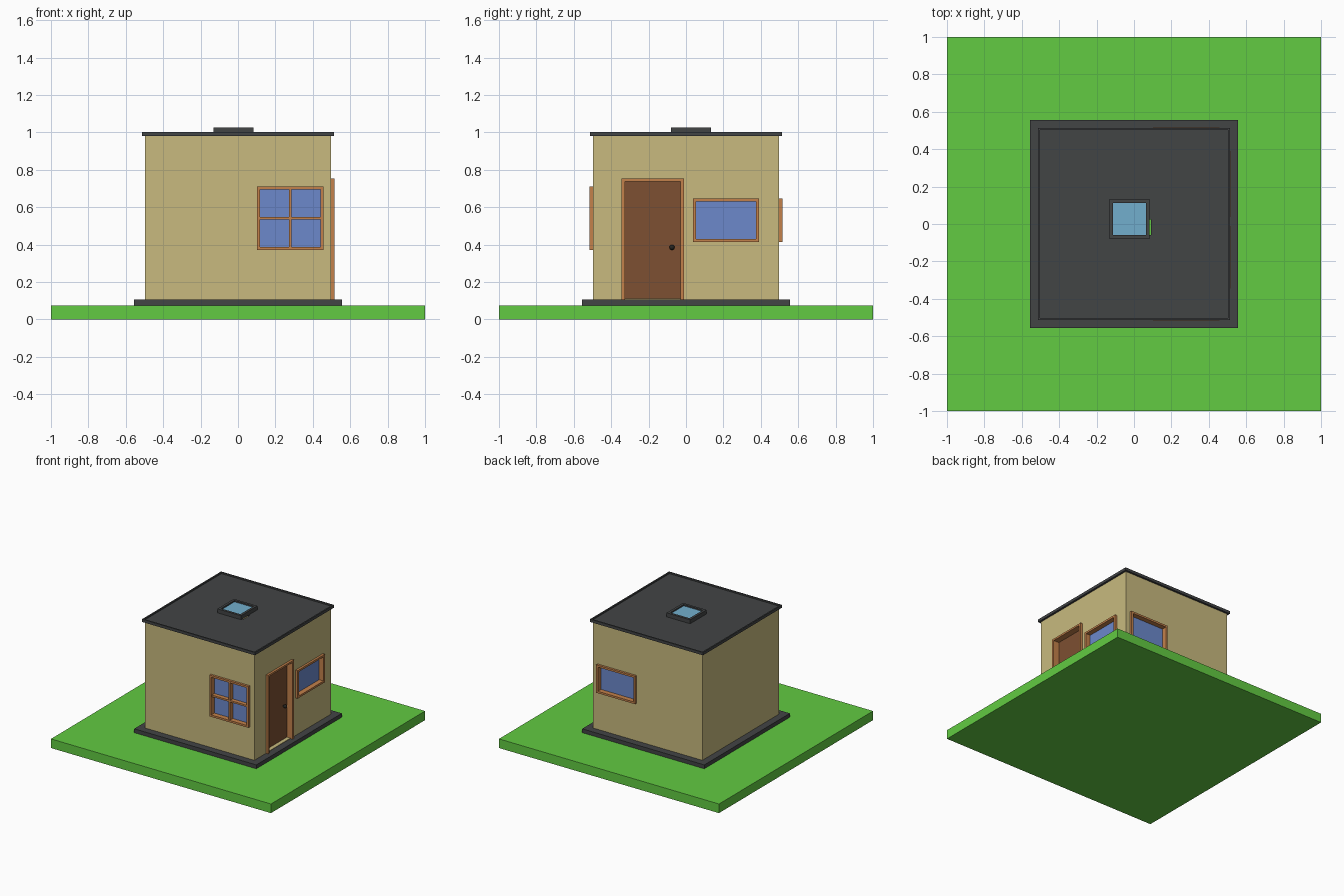
import bpy

if "Cube" in bpy.data.objects:
    bpy.data.objects.remove(bpy.data.objects["Cube"])


def material(name, rgb):
    m = bpy.data.materials.new(name)
    m.diffuse_color = (*rgb, 1)
    m.use_nodes = True
    m.node_tree.nodes["Principled BSDF"].inputs["Base Color"].default_value = m.diffuse_color
    return m


GREEN = material("grass_green", (0.122, 0.597, 0.054))
DARK = material("dark_grey", (0.055, 0.058, 0.06))
CREAM = material("cream", (0.58, 0.49, 0.21))
WOOD = material("wood", (0.55, 0.22, 0.07))
BROWN = material("door_brown", (0.205, 0.08, 0.032))
BLUE = material("window_blue", (0.15, 0.25, 0.60))
SKY = material("skylight_blue", (0.17, 0.43, 0.61))
BLACK = material("knob_black", (0.02, 0.018, 0.015))


def box(name, x, y, z, mat):
    """Box from (min, max) ranges on each axis."""
    spans = [tuple(sorted(r)) for r in (x, y, z)]
    bpy.ops.mesh.primitive_cube_add(size=1, location=[(a + b) / 2 for a, b in spans])
    ob = bpy.context.object
    ob.name = name
    ob.scale = [b - a for a, b in spans]
    bpy.ops.object.transform_apply(location=False, rotation=False, scale=True)
    ob.data.materials.append(mat)
    return ob


def cut(target, x, y, z):
    """Subtract a box from the target."""
    c = box(target.name + "_cutter", x, y, z, target.data.materials[0])
    c.hide_render = True
    mod = target.modifiers.new("opening", "BOOLEAN")
    mod.operation, mod.solver, mod.object = "DIFFERENCE", "EXACT", c
    bpy.context.view_layer.objects.active = target
    bpy.ops.object.modifier_apply(modifier=mod.name)
    bpy.data.objects.remove(c)


def on_side(side, u, d):
    """Turn span along a wall and distance outward into x and y ranges."""
    if side == "right":
        return d, u
    return (u, d) if side == "back" else (u, (-d[0], -d[1]))


# Ground, hollow foundation and hollow walls
box("lawn", (-1, 1), (-1, 1), (0, 0.075), GREEN)
base = box("foundation", (-0.555, 0.555), (-0.555, 0.555), (0.07, 0.107), DARK)
cut(base, (-0.44, 0.44), (-0.44, 0.44), (0, 0.2))
walls = box("walls", (-0.497, 0.497), (-0.497, 0.497), (0.105, 0.985), CREAM)
cut(walls, (-0.445, 0.445), (-0.445, 0.445), (0, 1.2))


def framed_window(side, u, z, cross=False):
    t = 0.016
    name = side + "_window"
    ui, zi = (u[0] + t, u[1] - t), (z[0] + t, z[1] - t)
    cut(walls, *on_side(side, (u[0] + 0.004, u[1] - 0.004), (0.4, 0.6)),
        (z[0] + 0.004, z[1] - 0.004))
    frame = box(name + "_frame", *on_side(side, u, (0.4975, 0.516)), z, WOOD)
    cut(frame, *on_side(side, ui, (0.4, 0.6)), zi)
    lining = box(name + "_lining", *on_side(side, (u[0] + 0.004, u[1] - 0.004), (0.45, 0.4975)),
                 (z[0] + 0.004, z[1] - 0.004), WOOD)
    cut(lining, *on_side(side, ui, (0.4, 0.6)), zi)
    box(name + "_glass", *on_side(side, ui, (0.465, 0.475)), zi, BLUE)
    if cross:
        uc, zc = sum(u) / 2, sum(z) / 2
        box(name + "_upright", *on_side(side, (uc - 0.006, uc + 0.006), (0.46, 0.51)), zi, WOOD)
        box(name + "_crossbar", *on_side(side, ui, (0.46, 0.509)), (zc - 0.007, zc + 0.007), WOOD)


# Windows
framed_window("front", (0.102, 0.456), (0.37, 0.71), cross=True)
framed_window("right", (0.037, 0.391), (0.415, 0.645))
framed_window("back", (0.102, 0.456), (0.415, 0.645))

# Door with three-sided frame and round knob
cut(walls, (0.4, 0.6), (-0.34, -0.016), (0.11, 0.745))
door_frame = box("door_frame", (0.45, 0.516), (-0.345, -0.01), (0.107, 0.752), WOOD)
cut(door_frame, (0.4, 0.6), (-0.327, -0.03), (0, 0.737))
box("threshold", (0.45, 0.497), (-0.327, -0.03), (0.106, 0.111), CREAM)
box("door", (0.45, 0.465), (-0.327, -0.03), (0.111, 0.737), BROWN)
bpy.ops.mesh.primitive_uv_sphere_add(segments=16, ring_count=10, radius=0.014,
                                     location=(0.483, -0.075, 0.385))
knob = bpy.context.object
knob.name = "door_knob"
knob.data.materials.append(BLACK)
bpy.ops.object.shade_smooth()
box("knob_stem", (0.464, 0.475), (-0.081, -0.069), (0.379, 0.391), BLACK)

# Flat roof with raised rim and a small opening beneath the skylight
roof = box("roof", (-0.513, 0.513), (-0.513, 0.513), (0.98, 1.003), DARK)
cut(roof, (-0.502, 0.502), (-0.502, 0.502), (0.992, 1.1))
cut(roof, (-0.06, 0.09), (-0.06, 0.025), (0.9, 1.1))

# Skylight
skylight = box("skylight_frame", (-0.131, 0.083), (-0.08, 0.133), (0.99, 1.025), DARK)
cut(skylight, (-0.111, 0.063), (-0.06, 0.113), (0.9, 1.1))
box("skylight_glass", (-0.111, 0.063), (-0.06, 0.113), (1.004, 1.014), SKY)
